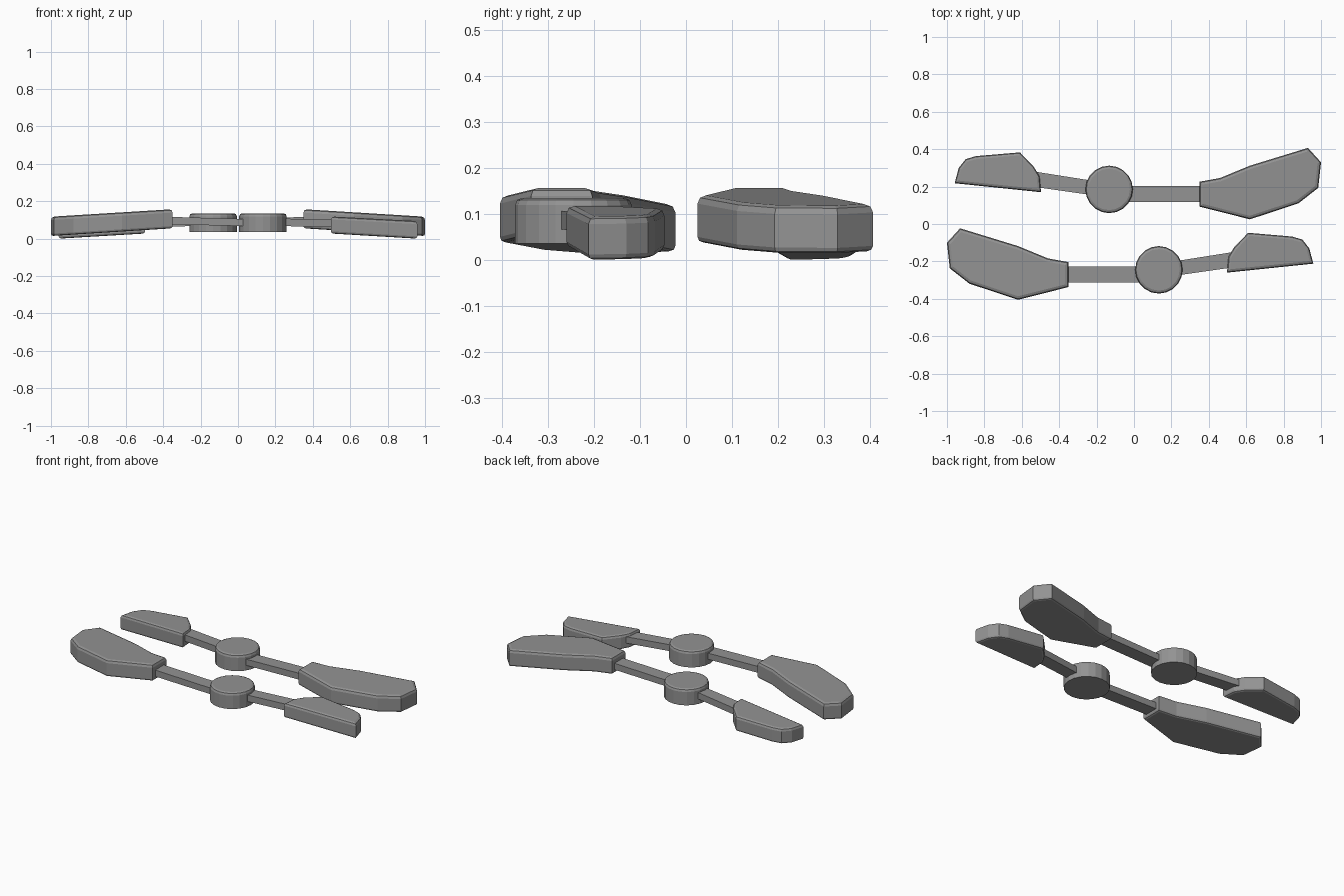
import bpy, bmesh, math

if "Cube" in bpy.data.objects:
    bpy.data.objects.remove(bpy.data.objects["Cube"])

# Dark grey finish shared by all parts
grey = bpy.data.materials.new("dark_grey")
grey.diffuse_color = (.29, .29, .29, 1)
grey.use_nodes = True
grey.node_tree.nodes["Principled BSDF"].inputs["Base Color"].default_value = grey.diffuse_color


def slab(name, pts, bottom, top, side, bevel=0.0, under=0.0):
    """Extrude a plan outline between two height functions; round its rims."""
    mirror = lambda x, y: (x, y) if side == 1 else (-x, y + 0.43)
    bm = bmesh.new()
    lo = [bm.verts.new((*mirror(x, y), bottom(x))) for x, y in pts]
    hi = [bm.verts.new((*mirror(x, y), top(x))) for x, y in pts]
    n = len(pts)
    base, cap = bm.faces.new(lo), bm.faces.new(hi)
    for i in range(n):
        j = (i + 1) % n
        bm.faces.new((lo[i], lo[j], hi[j], hi[i]))
    bmesh.ops.recalc_face_normals(bm, faces=bm.faces)
    for face, width in ((cap, bevel), (base, under)):
        if width:
            bmesh.ops.bevel(bm, geom=list(face.edges), offset=width,
                            offset_type='OFFSET', segments=2, profile=0.5,
                            affect='EDGES', clamp_overlap=True)
            # bevelling replaces faces, so find the lower one again
            bm.faces.ensure_lookup_table()
            base = min(bm.faces, key=lambda f: f.calc_center_median().z)
            if under and width == bevel:
                bmesh.ops.bevel(bm, geom=list(base.edges), offset=under,
                                offset_type='OFFSET', segments=2, profile=0.5,
                                affect='EDGES', clamp_overlap=True)
            break
    me = bpy.data.meshes.new(name)
    bm.to_mesh(me)
    bm.free()
    me.materials.append(grey)
    ob = bpy.data.objects.new(name, me)
    bpy.context.collection.objects.link(ob)
    return ob


def line(x0, z0, x1, z1):
    return lambda x: z0 + (z1 - z0) * (x - x0) / (x1 - x0)


# Plan outlines of the front assembly
BIG = [(-.35, -.204), (-.46, -.184), (-.62, -.118), (-.93, -.023), (-1, -.10),
       (-.985, -.237), (-.88, -.319), (-.62, -.405), (-.35, -.337)]
SMALL = [(.497, -.260), (.505, -.175), (.535, -.125), (.61, -.047),
         (.845, -.067), (.90, -.083), (.937, -.13), (.959, -.212)]
BIG_ARM = [(-.40, -.228), (.03, -.228), (.03, -.312), (-.40, -.312)]
SMALL_ARM = [(.20, -.202), (.53, -.150), (.53, -.232), (.20, -.279)]
DISC = [(.133 + .127 * math.cos(math.tau * i / 20),
         -.245 + .127 * math.sin(math.tau * i / 20)) for i in range(20)]

# Second assembly is the first mirrored in x and moved back
for side, tag in ((1, "front"), (-1, "back")):
    slab(f"{tag}_large_pad", BIG, line(-1, .014, -.35, .055),
         line(-1, .117, -.35, .157), side, .018, .012)
    slab(f"{tag}_small_pad", SMALL, line(.5, .027, .953, 0),
         line(.5, .118, .953, .094), side, .016, .012)
    slab(f"{tag}_hub_disc", DISC, lambda x: .036, lambda x: .135, side, .016)
    slab(f"{tag}_large_arm", BIG_ARM, line(-.4, .077, .03, .067),
         line(-.4, .117, .03, .105), side)
    slab(f"{tag}_small_arm", SMALL_ARM, line(.2, .068, .53, .060),
         line(.2, .108, .53, .100), side)
